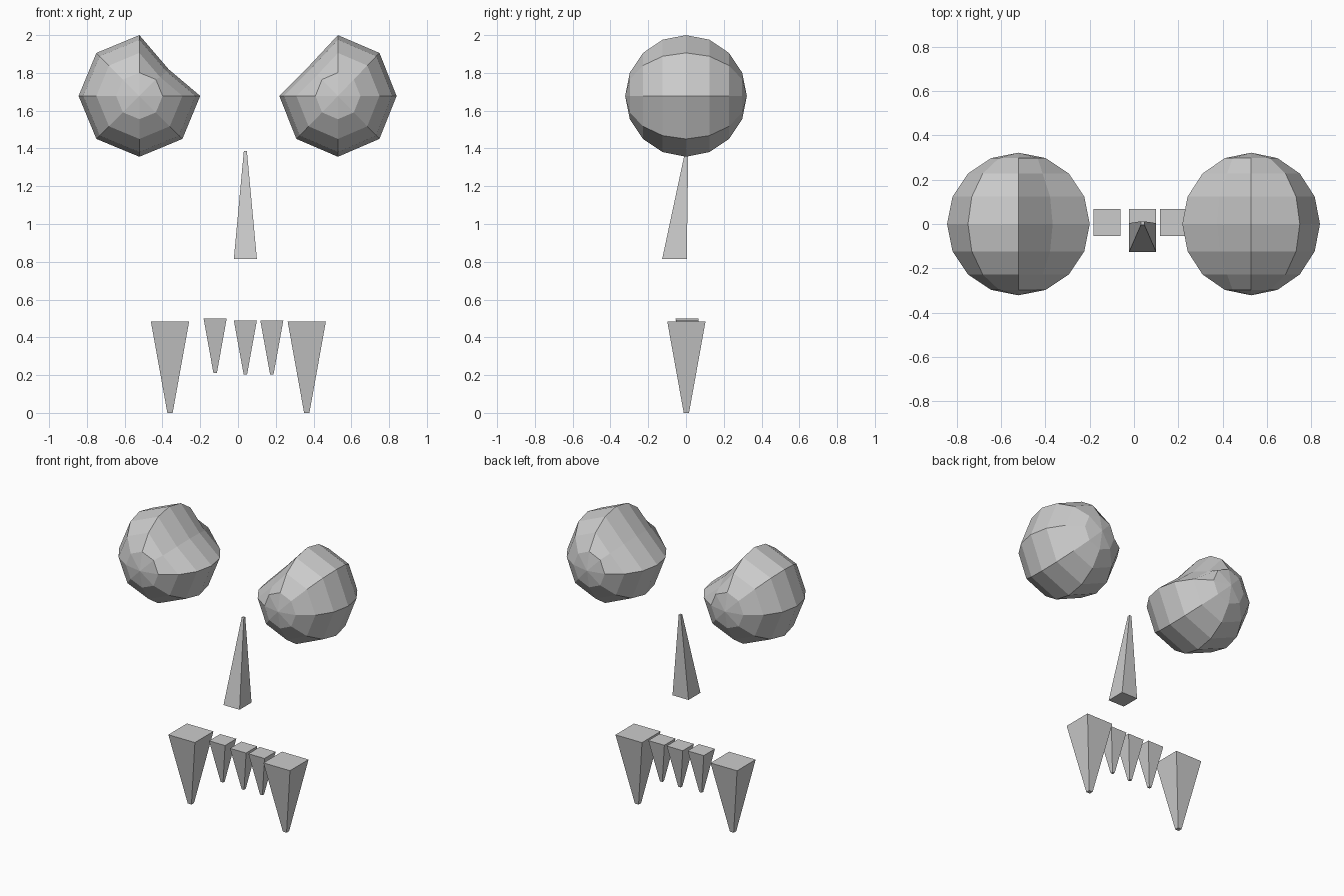
import bpy, bmesh, math
from mathutils import Matrix

if "Cube" in bpy.data.objects:
    bpy.data.objects.remove(bpy.data.objects["Cube"])


def finish(name, bm):
    bmesh.ops.recalc_face_normals(bm, faces=bm.faces[:])
    mesh = bpy.data.meshes.new(name)
    bm.to_mesh(mesh)
    bm.free()
    obj = bpy.data.objects.new(name, mesh)
    bpy.context.collection.objects.link(obj)
    return obj


def eye(name, cx, inner, width, dent):
    """Low-poly sphere, poles front and back, upper inner column pushed in."""
    r = 0.322
    bm = bmesh.new()
    bmesh.ops.create_uvsphere(bm, u_segments=8, v_segments=8, radius=r,
                              matrix=Matrix.Rotation(math.pi / 2, 4, 'X'))
    for v in bm.verts:
        x = v.co.x * inner
        if x > 0.1 and v.co.z > 0.1 and abs(v.co.y) < 0.25:
            v.co.x *= dent[0]
            v.co.z *= dent[1]
        v.co.x = v.co.x * width + cx
        v.co.z += 1.678
    return finish(name, bm)


def taper(name, bottom, top):
    """Four-sided tapered block; each end is (x, y, half_x, half_y, z)."""
    bm = bmesh.new()
    rings = []
    for x, y, hx, hy, z in (bottom, top):
        rings.append([bm.verts.new((x + sx * hx, y + sy * hy, z))
                      for sx, sy in ((-1, -1), (1, -1), (1, 1), (-1, 1))])
    lo, hi = rings
    bm.faces.new(lo)
    bm.faces.new(hi)
    for i in range(4):
        j = (i + 1) % 4
        bm.faces.new((lo[i], lo[j], hi[j], hi[i]))
    return finish(name, bm)


# Eyes
eye("left_eye", -0.522, 1, 1.0, (0.68, 0.62))
eye("right_eye", 0.529, -1, 0.965, (0.70, 0.69))

# Nose, leaning back towards its tip
taper("nose", (0.039, -0.061, 0.061, 0.065, 0.815),
      (0.039, 0.004, 0.008, 0.008, 1.387))

# Fangs
for side, x in (("left", -0.36), ("right", 0.364)):
    taper(side + "_fang", (x, 0.002, 0.014, 0.014, 0.0),
          (x, 0.002, 0.101, 0.101, 0.483))

# Small teeth
for i, (x, z0, z1) in enumerate(((-0.121, 0.21, 0.499),
                                 (0.039, 0.203, 0.49),
                                 (0.179, 0.203, 0.49))):
    taper("tooth_%d" % (i + 1), (x, 0.006, 0.009, 0.009, z0),
          (x, 0.006, 0.061, 0.061, z1))
